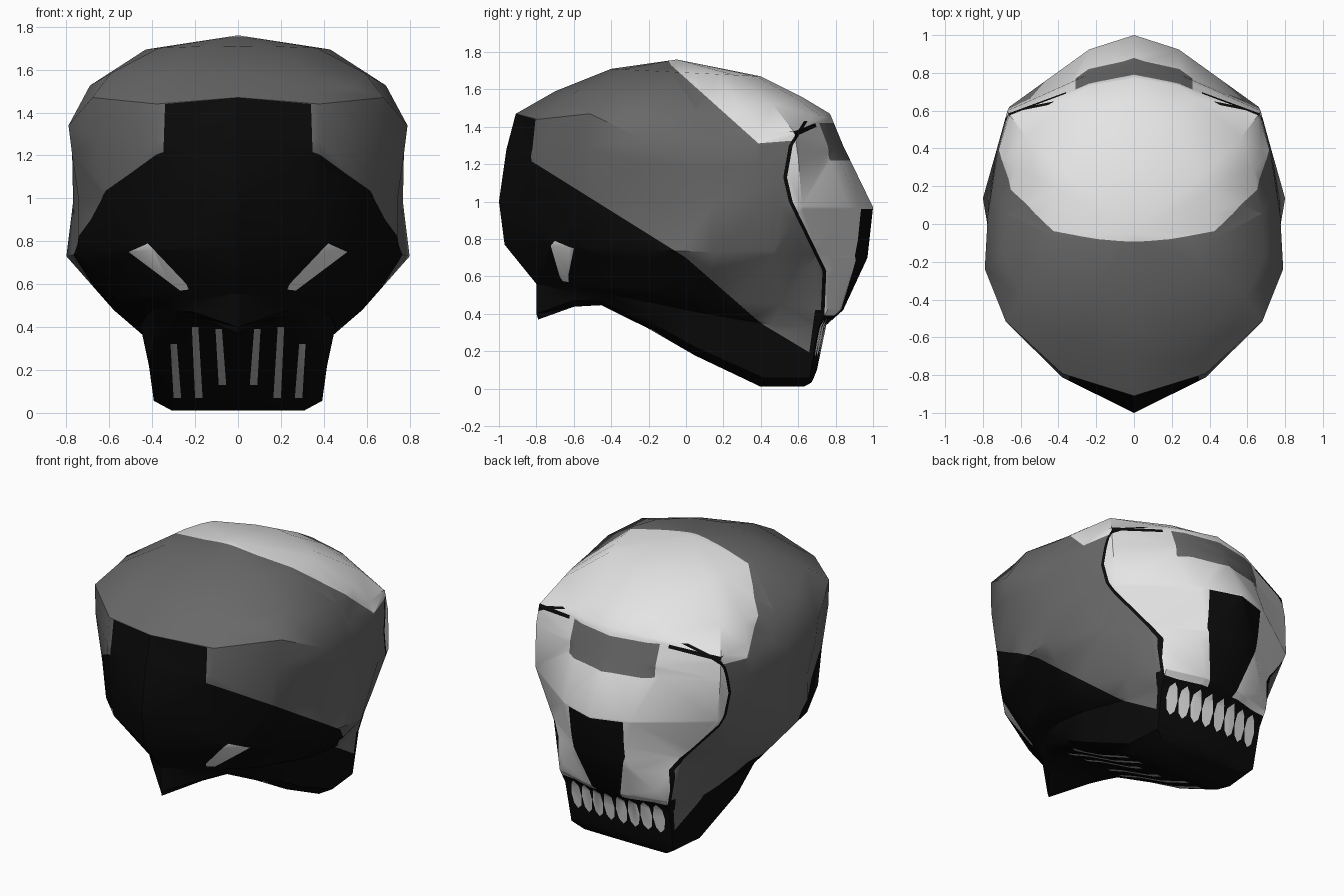
import bpy, bmesh, math
from mathutils import Vector

cube = bpy.data.objects.get("Cube")
if cube:
    bpy.data.objects.remove(cube)

BLACK, GREY, WHITE, STRIPE = range(4)


def material(name, value):
    m = bpy.data.materials.new(name)
    m.use_nodes = True
    colour = (value, value, value, 1)
    m.diffuse_color = colour
    m.node_tree.nodes["Principled BSDF"].inputs["Base Color"].default_value = colour
    return m


mats = [material("black", .003), material("dark grey", .14),
        material("off white", .78), material("stripe grey", .55)]

# Front part of the half outlines: (fraction of half width, fraction of depth)
skull = [(0, 0), (.48, .07), (.86, .235), (1, .4), (.98, .57)]
jaw = [(0, 0), (.5, .13), (.74, .23), (.93, .4), (1, .57)]
# Height drops along the half outline, front to back
brow_dip = [0, .15, 0, .65, 1, .85, .5, .1, 0]
jaw_dip = [0, -.11, -.15, -.08, .01, .1, .05, .02, 0]

# Rings: front y, front z, back y, back z, half width, back corner x and y,
# jaw blend, dip, dip shape
rings = [
    (-.40, 1.71, .40, 1.67, .43, .36, .26, 0, 0, brow_dip),
    (-.70, 1.59, .62, 1.56, .69, .57, .46, 0, .08, brow_dip),
    (-.91, 1.47, .77, 1.47, .79, .66, .58, 0, .2, brow_dip),
    (-.96, 1.28, .84, 1.30, .785, .67, .60, .2, .12, brow_dip),
    (-1.0, 1.0, 1.0, .97, .775, .66, .62, .6, 0, brow_dip),
    (-.97, .77, .97, .70, .80, .47, .70, 1, 0, brow_dip),
    (-.80, .56, .84, .42, .58, .385, .76, 1, 0, brow_dip),
    (-.80, .50, .75, .34, .455, .38, .71, 1, .3, jaw_dip),
    (-.80, .40, .70, .10, .415, .37, .66, 1, 1, jaw_dip),
    (-.79, .37, .68, .05, .32, .30, .63, 1, 1, jaw_dip),
]

bm = bmesh.new()


def make_ring(yf, zf, yb, zb, w, cx, cy, k, dip, shape):
    plan = []
    for (xa, ta), (xb, tb) in zip(skull, jaw):
        x, t = xa + (xb - xa) * k, ta + (tb - ta) * k
        plan.append((x * w, yf + (yb - yf) * t))
    side_y = plan[-1][1]
    plan += [((w + cx) / 2, side_y + .6 * (cy - side_y)), (cx, cy),
             (.36 * cx, cy + .8 * (yb - cy)), (0, yb)]
    half = [(x, y, zf + (zb - zf) * (y - yf) / (yb - yf) - d * dip)
            for (x, y), d in zip(plan, shape)]
    mirrored = [(-x, y, z) for x, y, z in half[-2:0:-1]]
    return [bm.verts.new(p) for p in half + mirrored]


# Shell between the rings
loops = [make_ring(*r) for r in rings]
n = len(loops[0])
for upper, lower in zip(loops, loops[1:]):
    for i in range(n):
        j = (i + 1) % n
        bm.faces.new((upper[i], lower[i], lower[j], upper[j]))

# Crown fan and underside strip
apex = bm.verts.new((0, -.05, 1.76))
for i in range(n):
    bm.faces.new((apex, loops[0][i], loops[0][(i + 1) % n]))
base = loops[-1]
for i in range(n // 2):
    corners = [base[i], base[i + 1], base[-i - 1], base[-i % n]]
    bm.faces.new(list(dict.fromkeys(corners)))

bmesh.ops.recalc_face_normals(bm, faces=bm.faces)
bmesh.ops.triangulate(bm, faces=bm.faces)
for f in bm.faces:
    f.material_index = GREY


def paint(poly, axis, mat, facing=0):
    """Cut a convex outline, projected along an axis, and colour its inside."""
    bm.normal_update()
    u = 1 - axis
    lo = [min(p[i] for p in poly) for i in (0, 1)]
    hi = [max(p[i] for p in poly) for i in (0, 1)]

    def near(f):
        for i, c in enumerate((u, 2)):
            vals = [v.co[c] for v in f.verts]
            if max(vals) < lo[i] or min(vals) > hi[i]:
                return False
        return not facing or f.normal[axis] * facing > .05

    faces = [f for f in bm.faces if near(f)]
    mid = Vector((sum(p[0] for p in poly), sum(p[1] for p in poly))) / len(poly)
    for a, b in zip(poly, poly[1:] + poly[:1]):
        side = Vector((b[1] - a[1], a[0] - b[0]))
        if side.dot(mid - Vector(a)) > 0:
            side = -side
        co, no = Vector((0, 0, a[1])), Vector((0, 0, side.y))
        co[u], no[u] = a[0], side.x
        no.normalize()
        geom = set(faces)
        for f in faces:
            geom.update(f.edges)
            geom.update(f.verts)
        cut = bmesh.ops.bisect_plane(bm, geom=list(geom), dist=1e-5,
                                     plane_co=co, plane_no=no)
        faces = [f for f in cut["geom"] if isinstance(f, bmesh.types.BMFace)
                 and (f.calc_center_median() - co).dot(no) < 0]
    for f in faces:
        f.material_index = mat


def paint_pair(poly, axis, mat, facing):
    paint(poly, axis, mat, facing)
    paint([(-x, z) for x, z in poly], axis, mat, facing)


# White crown
paint([(-.12, 1.8), (-.08, 1.73), (.4, 1.3), (.62, 1.33), (1, 1.36), (1, 1.8)], 0, WHITE)

# Black lower shell, face and jaw end
paint([(-1.1, 1.38), (-.8, 1.2), (0, .7), (0, -.1), (-1.1, -.1)], 0, BLACK)
paint([(0, .7), (.4, .35), (.4, -.1), (0, -.1)], 0, BLACK)
paint([(.4, .35), (.7, .17), (.7, -.1), (.4, -.1)], 0, BLACK)
paint([(-.34, 1.44), (0, 1.47), (.34, 1.44), (.35, 1.15), (-.35, 1.15)], 1, BLACK, -1)
paint([(.63, -.1), (.66, .2), (.69, .42), (1.1, .42), (1.1, -.1)], 0, BLACK)

# White mask with a dark rim
edge = [(.65, 1.43), (.57, 1.3), (.54, 1.13), (.57, 1.0), (.75, .63)]
for shift, mat in ((-.02, BLACK), (0, WHITE)):
    rim = [(y + shift, z) for y, z in edge]
    paint(rim + [(1.1, .63), (1.1, 1.43)], 0, mat)
    paint([(.75 + shift, .63), (.74 + shift, .39), (1.1, .39), (1.1, .63)], 0, mat)

# Brow slits, forehead panel and nose
paint_pair([(.36, 1.42), (.66, 1.375), (.66, 1.35), (.36, 1.4)], 1, BLACK, 1)
paint([(-.31, 1.42), (.31, 1.42), (.31, 1.22), (-.31, 1.22)], 1, GREY, 1)
paint([(-.26, .96), (.26, .96), (.19, .72), (.18, .38), (-.18, .38), (-.19, .72)], 1, BLACK, 1)

# Eyes
paint_pair([(.51, .75), (.42, .79), (.24, .6), (.23, .575), (.27, .57)], 1, WHITE, -1)

# Teeth
for x in (.045, .13, .215, .3):
    oval = [(x + .04 * math.cos(i * math.tau / 8), .27 + .1 * math.sin(i * math.tau / 8))
            for i in range(8)]
    paint_pair(oval, 1, WHITE, 1)

# Stripes under the jaw
for x, low, high in ((.08, .13, .39), (.19, .07, .4), (.29, .07, .32)):
    paint_pair([(x - .005, high), (x + .025, high), (x + .01, low), (x - .025, low)],
               1, STRIPE, -1)

mesh = bpy.data.meshes.new("helmet_shell")
bm.to_mesh(mesh)
bm.free()
for m in mats:
    mesh.materials.append(m)
helmet = bpy.data.objects.new("helmet_shell", mesh)
bpy.context.collection.objects.link(helmet)
bpy.ops.object.select_all(action="DESELECT")
helmet.select_set(True)
bpy.context.view_layer.objects.active = helmet
bpy.ops.object.shade_smooth_by_angle(angle=math.radians(40))
